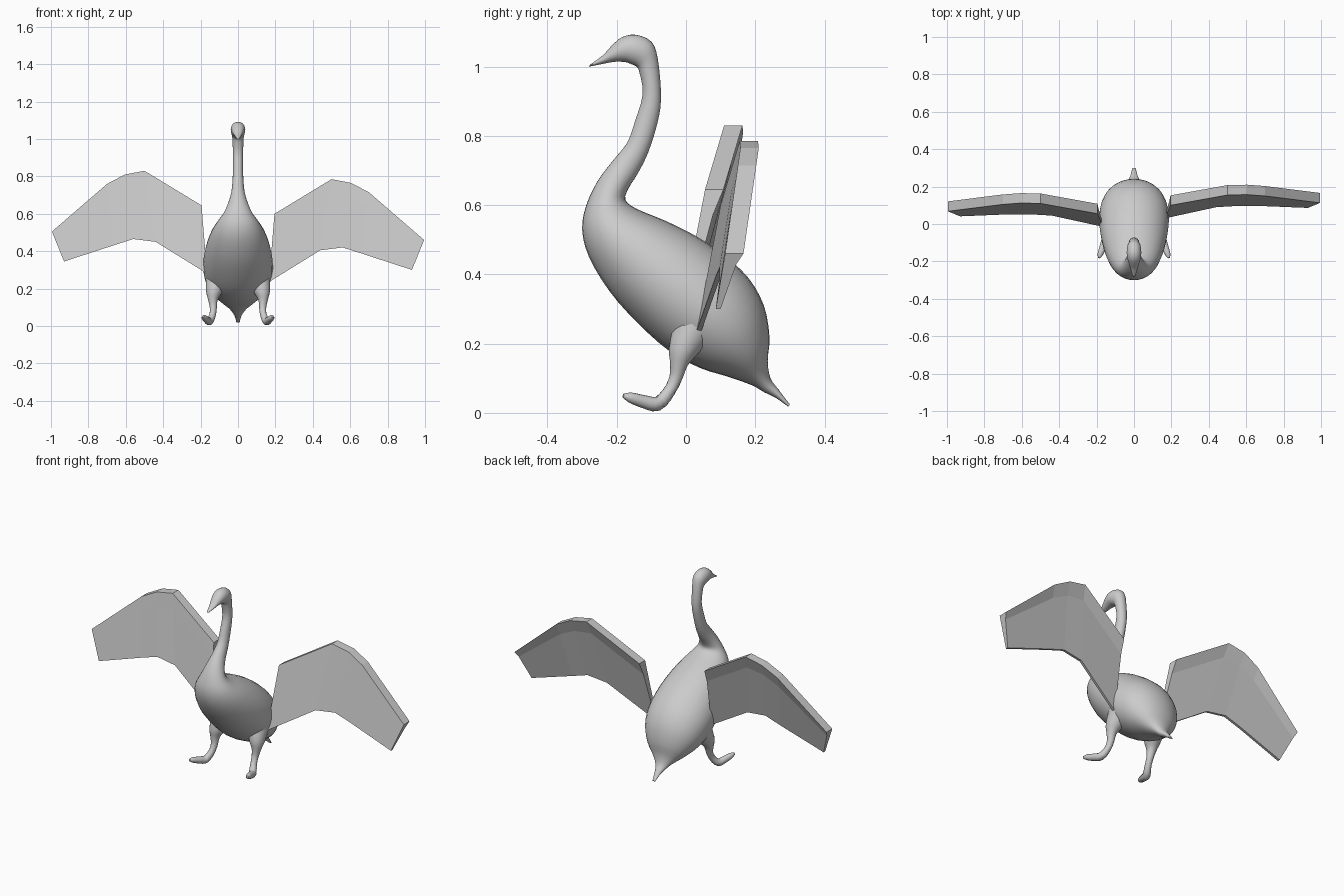
import bpy, bmesh, math
from mathutils import Vector

old = bpy.data.objects.get("Cube")
if old:
    bpy.data.objects.remove(old, do_unlink=True)

grey = bpy.data.materials.new("pale grey")
grey.use_nodes = True
grey.diffuse_color = (0.6, 0.6, 0.6, 1)
bsdf = next(n for n in grey.node_tree.nodes if n.type == 'BSDF_PRINCIPLED')
bsdf.inputs["Base Color"].default_value = (0.6, 0.6, 0.6, 1)


def loft(name, rings, smooth):
    """Skin a list of equal closed rings and cap both ends."""
    bm = bmesh.new()
    loops = [[bm.verts.new(p) for p in ring] for ring in rings]
    n = len(loops[0])
    for a, b in zip(loops, loops[1:]):
        for i in range(n):
            j = (i + 1) % n
            bm.faces.new((a[i], a[j], b[j], b[i]))
    bm.faces.new(loops[0])
    bm.faces.new(loops[-1])
    bmesh.ops.recalc_face_normals(bm, faces=bm.faces)
    mesh = bpy.data.meshes.new(name)
    bm.to_mesh(mesh)
    bm.free()
    mesh.materials.append(grey)
    obj = bpy.data.objects.new(name, mesh)
    bpy.context.collection.objects.link(obj)
    if smooth:
        bpy.ops.object.select_all(action='DESELECT')
        obj.select_set(True)
        bpy.context.view_layer.objects.active = obj
        bpy.ops.object.shade_smooth_by_angle(angle=math.radians(50))
    return obj


def smooth_path(points, steps):
    """Catmull-Rom interpolation through tuples of any length."""
    pts = [Vector(p) for p in points]
    ext = [pts[0]] + pts + [pts[-1]]
    out = []
    for p, q, r, s in zip(ext, ext[1:], ext[2:], ext[3:]):
        for k in range(steps):
            t = k / steps
            out.append(q + 0.5 * t * ((r - p) + t * ((2 * p - 5 * q + 4 * r - s)
                       + t * (3 * (q - r) + s - p))))
    return out + [pts[-1]]


def oval(center, u, v, sides):
    turn = [2 * math.pi * i / sides for i in range(sides)]
    return [center + u * math.cos(a) + v * math.sin(a) for a in turn]


# Body, neck, head and beak: throat/belly point, crown/back point, half width
sections = [
    (-.28, 1.0, -.278, 1.005, .007), (-.24, 1.008, -.241, 1.032, .018),
    (-.205, 1.014, -.215, 1.06, .028), (-.175, 1.013, -.185, 1.085, .036),
    (-.158, 1.007, -.145, 1.092, .039), (-.143, 1.0, -.1, 1.072, .036),
    (-.135, .985, -.081, 1.02, .03), (-.125, .92, -.072, .91, .027),
    (-.148, .84, -.083, .835, .027), (-.17, .78, -.11, .75, .03),
    (-.21, .73, -.14, .69, .037), (-.255, .67, -.165, .65, .052),
    (-.288, .6, -.175, .615, .075), (-.3, .53, -.14, .588, .108),
    (-.28, .45, -.06, .555, .142), (-.22, .35, .03, .51, .169),
    (-.14, .26, .11, .455, .184), (-.05, .18, .18, .39, .184),
    (.04, .13, .225, .31, .16), (.12, .105, .241, .22, .115),
    (.19, .08, .236, .15, .06), (.225, .06, .244, .1, .032),
    (.26, .043, .267, .068, .018), (.295, .018, .3, .024, .009)]
rings = []
for fy, fz, by, bz, w in [tuple(s) for s in smooth_path([
        (a, b, c, d, w) for a, b, c, d, w in sections], 3)]:
    front, back = Vector((0, fy, fz)), Vector((0, by, bz))
    rings.append(oval((front + back) / 2, Vector((w, 0, 0)), (back - front) / 2, 28))
loft("body_neck_and_head", rings, True)

# Legs with feet: x, y, z, radius
leg_path = [(.115, .02, .24, .06), (.13, -.01, .18, .042), (.134, -.021, .14, .026),
            (.132, -.03, .1, .019), (.136, -.05, .06, .018), (.152, -.082, .026, .021),
            (.165, -.12, .032, .019), (.18, -.16, .044, .015), (.187, -.181, .05, .006)]
path = smooth_path(leg_path, 3)
for side, label in ((1, "left"), (-1, "right")):
    rings = []
    for i, p in enumerate(path):
        before, after = path[max(i - 1, 0)], path[min(i + 1, len(path) - 1)]
        along = (after - before).xyz.normalized()
        u = along.cross(Vector((0, 1, 1))).normalized()
        v = along.cross(u)
        ring = oval(p.xyz, u * p.w, v * p.w, 14)
        rings.append([Vector((side * c.x, c.y, c.z)) for c in ring])
    loft(label + "_leg", rings, True)

# Wings: leading edge and trailing edge at each spanwise station
lead = [(.195, .1, .6), (.5, .155, .785), (.605, .157, .765), (.7, .15, .715), (.995, .113, .46)]
trail = [(.165, .03, .235), (.44, .09, .405), (.56, .097, .42), (.66, .097, .388), (.93, .086, .3)]
chord = [(0, .053), (.2, .037), (1, .014)]   # position along chord, thickness
for side, label, dy, dz in ((1, "left", 0, 0), (-1, "right", -.045, .045)):
    rings = []
    for a, b in zip(lead, trail):
        a, b = Vector(a), Vector(b)
        ring = [a.lerp(b, t) for t, _ in chord]
        ring += [a.lerp(b, t) + Vector((0, th, 0)) for t, th in reversed(chord)]
        rings.append([Vector((side * p.x, p.y + dy, p.z + dz)) for p in ring])
    loft(label + "_wing", rings, False)
